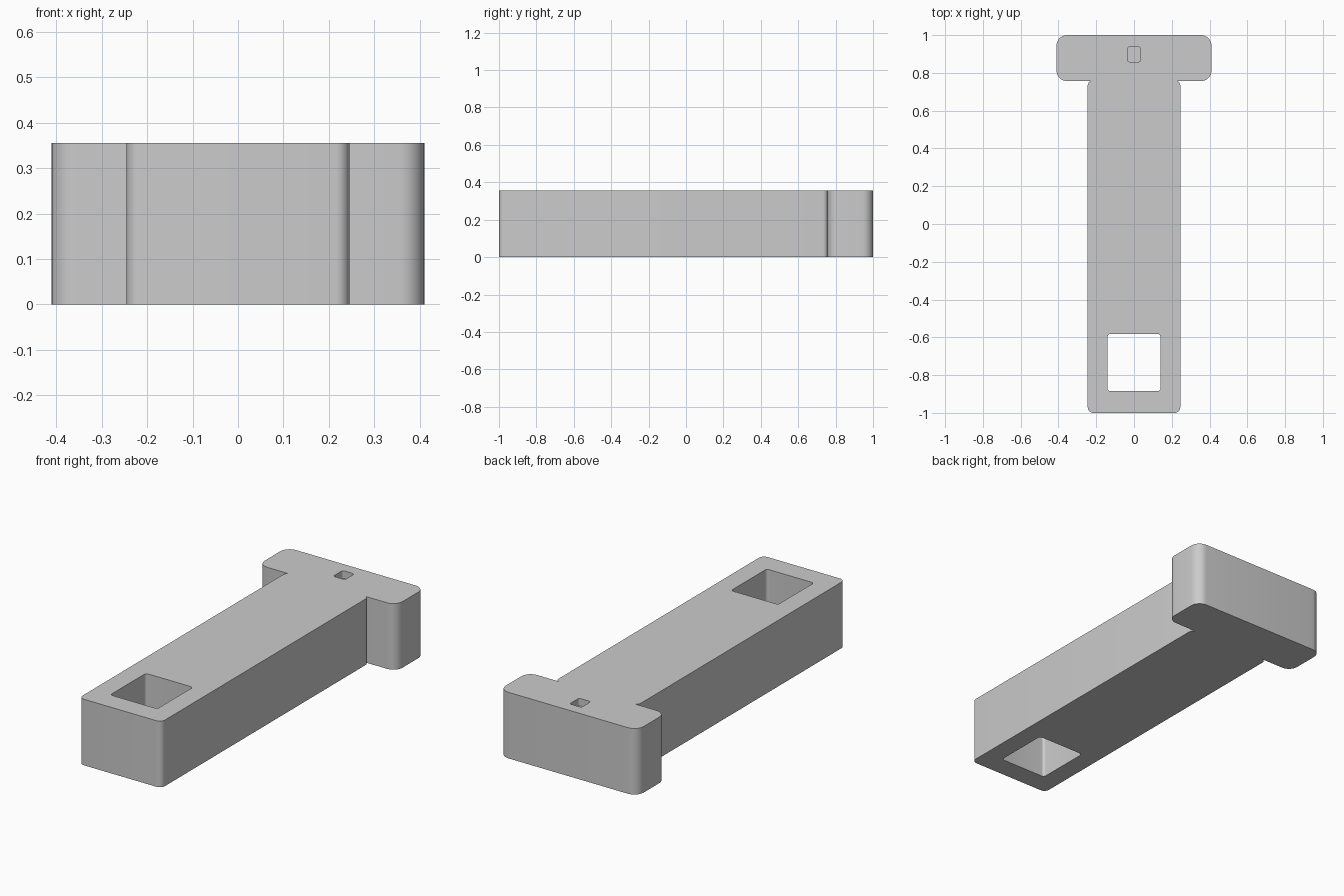
import bpy, bmesh, math

if "Cube" in bpy.data.objects:
    bpy.data.objects.remove(bpy.data.objects["Cube"])

HEIGHT = 0.355

grey = bpy.data.materials.new("plain grey")
grey.diffuse_color = (0.6, 0.6, 0.6, 1)
grey.use_nodes = True
grey.node_tree.nodes["Principled BSDF"].inputs["Base Color"].default_value = grey.diffuse_color


def arc(cx, cy, r, a0, a1, n=8):
    """Points on an arc, angles in degrees."""
    angles = [math.radians(a0 + (a1 - a0) * i / n) for i in range(n + 1)]
    return [(cx + r * math.cos(a), cy + r * math.sin(a)) for a in angles]


def rounded_rect(x, y0, y1, r):
    right = arc(x - r, y0 + r, r, -90, 0) + arc(x - r, y1 - r, r, 0, 90)
    return right + [(-px, py) for px, py in reversed(right)]


def prism(name, outline, z0, z1):
    bm = bmesh.new()
    base = bm.faces.new([bm.verts.new((x, y, z0)) for x, y in outline])
    top = bmesh.ops.extrude_face_region(bm, geom=[base])["geom"]
    verts = [v for v in top if isinstance(v, bmesh.types.BMVert)]
    bmesh.ops.translate(bm, verts=verts, vec=(0, 0, z1 - z0))
    bmesh.ops.recalc_face_normals(bm, faces=bm.faces)
    mesh = bpy.data.meshes.new(name)
    bm.to_mesh(mesh)
    bm.free()
    mesh.materials.append(grey)
    obj = bpy.data.objects.new(name, mesh)
    bpy.context.collection.objects.link(obj)
    return obj


# T-shaped body: shaft with rounded corners running into a wider head
neck_y, neck_r = 0.757, 0.025
half = arc(0.215, -0.97, 0.03, -90, 0)
half += arc(0.245 - neck_r, neck_y - neck_r * math.sin(math.radians(75)), neck_r, 0, 75)
half += arc(0.355, neck_y + 0.055, 0.055, -90, 0)
half += arc(0.355, 0.945, 0.055, 0, 90)
body = prism("t_body", half + [(-x, y) for x, y in reversed(half)], 0, HEIGHT)

# Square through-hole in the shaft and shallow pocket in the head
cutters = [
    prism("shaft_hole_cutter", rounded_rect(0.14, -0.885, -0.582, 0.015), -0.1, HEIGHT + 0.1),
    prism("head_pocket_cutter", rounded_rect(0.035, 0.858, 0.938, 0.012), HEIGHT - 0.04, HEIGHT + 0.1),
]
bpy.context.view_layer.objects.active = body
body.select_set(True)
for cutter in cutters:
    mod = body.modifiers.new(cutter.name, "BOOLEAN")
    mod.operation = "DIFFERENCE"
    mod.solver = "EXACT"
    mod.object = cutter
    bpy.ops.object.modifier_apply(modifier=mod.name)
    bpy.data.objects.remove(cutter)

bpy.ops.object.shade_smooth_by_angle(angle=math.radians(30))
